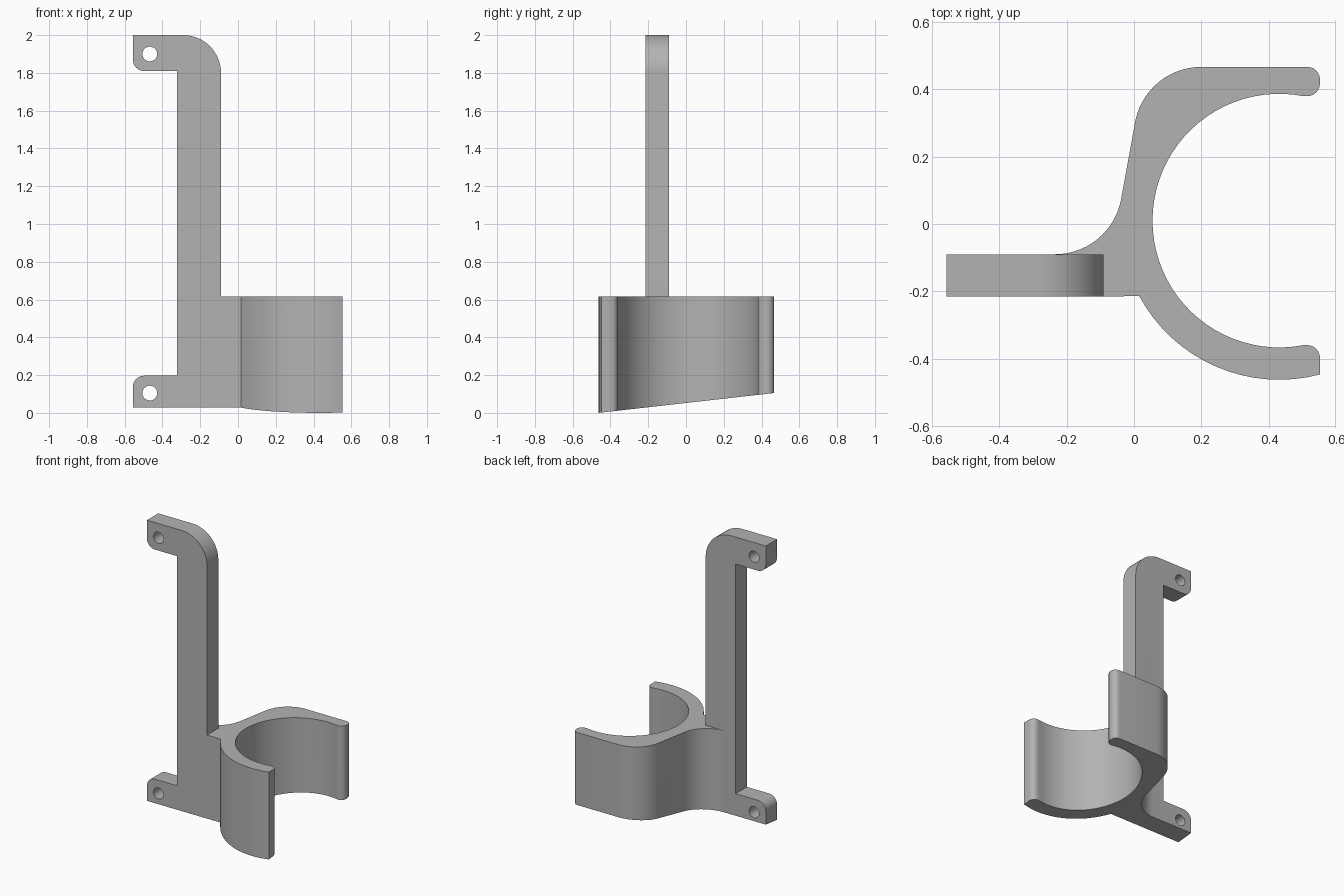
import bpy, bmesh
from math import cos, sin, radians, atan2, degrees
from mathutils import Vector

cube = bpy.data.objects.get("Cube")
if cube:
    bpy.data.objects.remove(cube, do_unlink=True)

grey = bpy.data.materials.new("plain grey")
grey.use_nodes = True
colour = (0.45, 0.45, 0.45, 1)
grey.diffuse_color = colour
grey.node_tree.nodes["Principled BSDF"].inputs["Base Color"].default_value = colour

FRONT, BACK = -0.215, -0.09      # plate thickness
CLAMP_TOP = 0.615
CENTRE, INNER, OUTER = (0.432, 0.01), 0.377, 0.473


def arc(centre, radius, start, end, steps):
    """Points on a circular arc, angles in degrees."""
    angles = [radians(start + (end - start) * i / steps) for i in range(steps + 1)]
    return [(centre[0] + radius * cos(a), centre[1] + radius * sin(a)) for a in angles]


def bearing(x, y):
    return degrees(atan2(y - CENTRE[1], x - CENTRE[0]))


def prism(name, profile, to_3d, offset):
    """Extrude a flat profile and slope everything that rests on the ground."""
    bm = bmesh.new()
    face = bm.faces.new([bm.verts.new(to_3d(p)) for p in profile])
    new = bmesh.ops.extrude_face_region(bm, geom=[face])["geom"]
    verts = [v for v in new if isinstance(v, bmesh.types.BMVert)]
    bmesh.ops.translate(bm, verts=verts, vec=Vector(offset))
    for v in bm.verts:
        if v.co.z < 0.001:
            v.co.z = 0.113 * (v.co.y + 0.464)
    bmesh.ops.recalc_face_normals(bm, faces=bm.faces)
    mesh = bpy.data.meshes.new(name)
    bm.to_mesh(mesh)
    bm.free()
    obj = bpy.data.objects.new(name, mesh)
    bpy.context.collection.objects.link(obj)
    mesh.materials.append(grey)
    return obj


def combine(target, tool, operation):
    tool.hide_render = True
    mod = target.modifiers.new(operation, "BOOLEAN")
    mod.operation, mod.solver, mod.object = operation, "EXACT", tool
    bpy.context.view_layer.objects.active = target
    bpy.ops.object.modifier_apply(modifier=mod.name)
    bpy.data.objects.remove(tool, do_unlink=True)


# Upright plate with a mounting ear at each end
plate = [(-0.09, 0)]
plate += arc((-0.29, 1.8), 0.2, 0, 90, 16)
plate += [(-0.557, 2)]
plate += arc((-0.497, 1.87), 0.06, 180, 270, 8)
plate += [(-0.323, 1.81), (-0.323, 0.197)]
plate += arc((-0.497, 0.137), 0.06, 90, 180, 8)
plate += [(-0.557, 0)]
bracket = prism("clip_bracket", plate, lambda p: (p[0], FRONT, p[1]), (0, BACK - FRONT, 0))

# Open round clamp with a fillet running into the plate
clamp = [(-0.09, FRONT)]
clamp += arc(CENTRE, OUTER, bearing(0.015, FRONT) , bearing(0.553, -0.447), 16)
clamp += arc((0.515, -0.398), 0.038, 0, 90, 6)
clamp += arc(CENTRE, INNER, bearing(0.505, -0.36) + 360, bearing(0.505, 0.38), 44)
clamp += arc((0.515, 0.418), 0.038, -90, 0, 6)
clamp += arc((0.515, 0.429), 0.038, 0, 90, 6)
clamp += arc((0.2, 0.267), 0.2, 90, 168, 14)
clamp += arc((-0.235, 0.11), 0.2, -12, -90, 14)
clamp += [(-0.09, BACK)]
clamp_part = prism("clamp", clamp, lambda p: (p[0], p[1], 0), (0, 0, CLAMP_TOP))
combine(bracket, clamp_part, "UNION")

# Screw holes through the ears
for height in (1.9, 0.105):
    hole = prism("hole_cutter", arc((-0.467, height), 0.039, 0, 348.75, 31),
                 lambda p: (p[0], FRONT - 0.1, p[1]), (0, 0.4, 0))
    combine(bracket, hole, "DIFFERENCE")

bpy.ops.object.select_all(action="DESELECT")
bracket.select_set(True)
bpy.context.view_layer.objects.active = bracket
bpy.ops.object.shade_smooth_by_angle(angle=radians(30))
